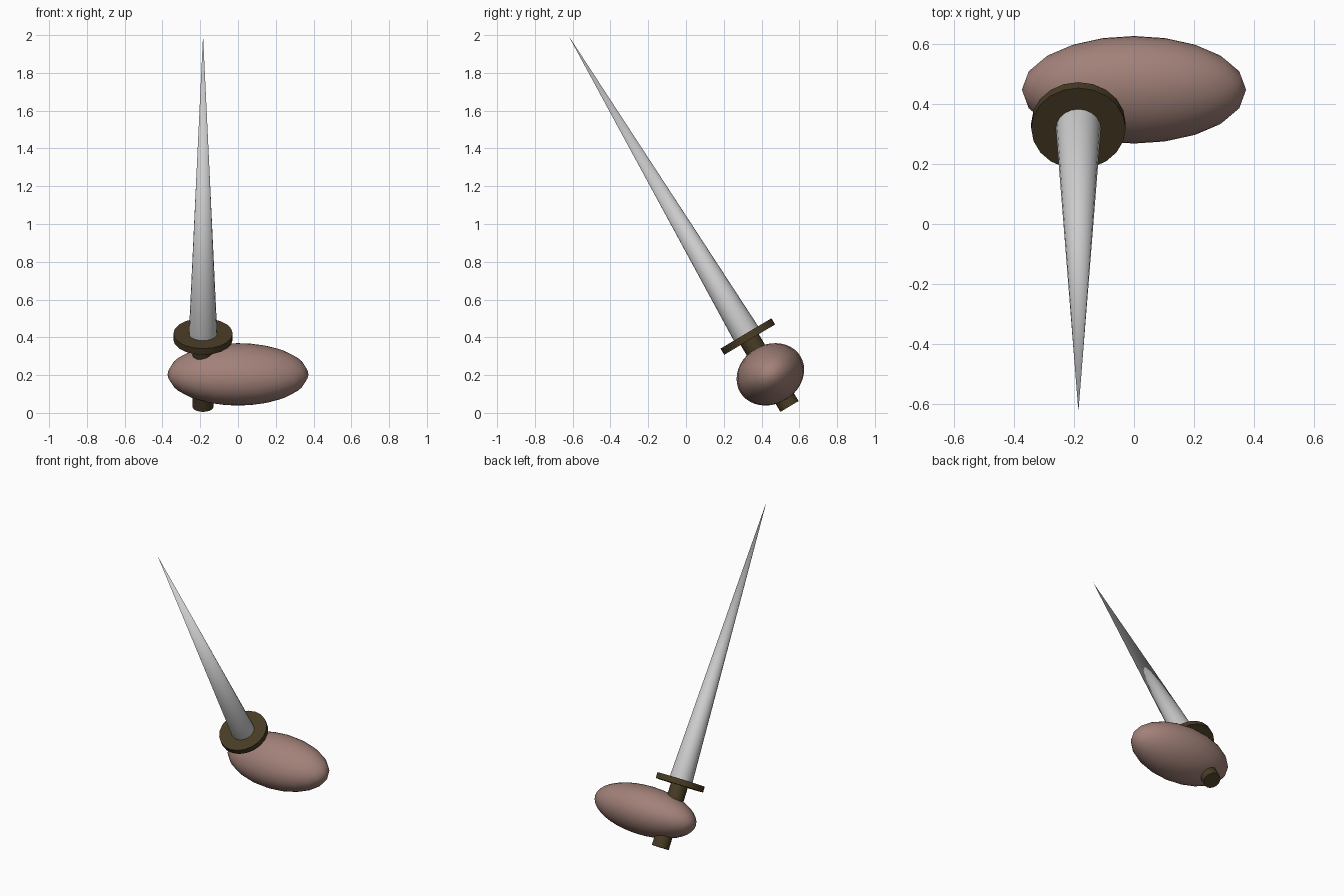
import bpy, math
from mathutils import Matrix, Vector

if "Cube" in bpy.data.objects:
    bpy.data.objects.remove(bpy.data.objects["Cube"])

TILT = math.radians(30.8)
# Local frame: handle axis is local z, starting at the pommel end
FRAME = Matrix.Translation((-0.185, 0.548, 0.034)) @ Matrix.Rotation(TILT, 4, 'X')


def material(name, rgb):
    m = bpy.data.materials.new(name)
    m.diffuse_color = (*rgb, 1)
    m.use_nodes = True
    m.node_tree.nodes["Principled BSDF"].inputs["Base Color"].default_value = m.diffuse_color
    return m


BROWN = material("dark_brown", (0.065, 0.045, 0.018))
SKIN = material("dusty_pink", (0.36, 0.22, 0.19))


def finish(name, mat=None, local=Matrix()):
    ob = bpy.context.object
    ob.name = name
    ob.matrix_world = FRAME @ local
    if mat:
        ob.data.materials.append(mat)
    bpy.ops.object.shade_smooth_by_angle(angle=math.radians(40))


def tapered(name, r1, r2, z1, z2, mat=None):
    bpy.ops.mesh.primitive_cone_add(vertices=20, radius1=r1, radius2=r2, depth=z2 - z1)
    finish(name, mat, Matrix.Translation((0, 0, (z1 + z2) / 2)))


# Sword: grip, disc guard and long conical blade
tapered("grip", 0.056, 0.056, 0.0, 0.43, BROWN)
tapered("guard", 0.157, 0.157, 0.412, 0.45, BROWN)
tapered("blade", 0.075, 0.0, 0.449, 2.289)

# Ellipsoid hand, offset sideways so the grip runs through one end
bpy.ops.mesh.primitive_uv_sphere_add(segments=20, ring_count=20, radius=1)
finish("hand", SKIN, Matrix.Translation((0.185, 0, 0.198))
       @ Matrix.Diagonal(Vector((0.373, 0.186, 0.157, 1))))
